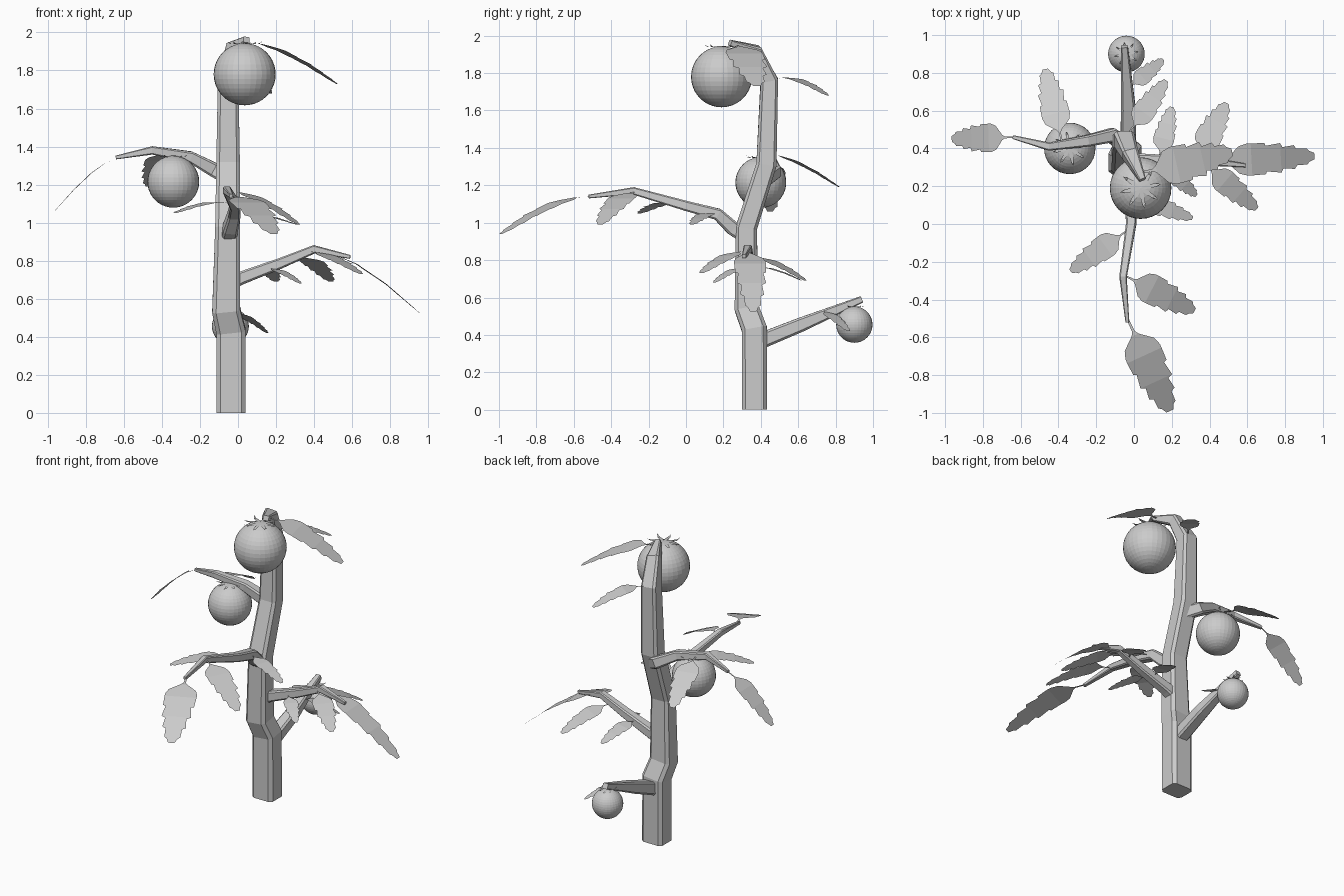
import bpy, bmesh, math
from mathutils import Vector as V

if "Cube" in bpy.data.objects:
    bpy.data.objects.remove(bpy.data.objects["Cube"])

grey = bpy.data.materials.new("plain grey")
grey.diffuse_color = (0.6, 0.6, 0.6, 1)
grey.use_nodes = True
grey.node_tree.nodes["Principled BSDF"].inputs["Base Color"].default_value = grey.diffuse_color


def finish(bm, name, fix=True):
    if fix:
        bmesh.ops.recalc_face_normals(bm, faces=bm.faces)
    me = bpy.data.meshes.new(name)
    bm.to_mesh(me)
    bm.free()
    me.materials.append(grey)
    ob = bpy.data.objects.new(name, me)
    bpy.context.collection.objects.link(ob)
    return ob


def stem(name, pts, radii, side_ref=None, flat=1.0):
    """Sweep a chamfered square along a path."""
    bm = bmesh.new()
    pts = [V(p) for p in pts]
    if side_ref is None:
        side_ref = (pts[-1] - pts[0]).cross(V((0, 0, 1)))
    c = 0.72
    prof = [(1, c), (c, 1), (-c, 1), (-1, c), (-1, -c), (-c, -1), (c, -1), (1, -c)]
    rings = []
    for i, (p, r) in enumerate(zip(pts, radii)):
        a = (p - pts[i - 1]).normalized() if i else V()
        b = (pts[i + 1] - p).normalized() if i < len(pts) - 1 else V()
        t = (a + b).normalized()
        s = V(side_ref)
        s = (s - t * s.dot(t)).normalized()
        n = t.cross(s)
        rings.append([bm.verts.new(p + s * u * r + n * v * r * flat) for u, v in prof])
    k = len(prof)
    for a, b in zip(rings, rings[1:]):
        for j in range(k):
            bm.faces.new((a[j], a[(j + 1) % k], b[(j + 1) % k], b[j]))
    bm.faces.new(rings[0])
    bm.faces.new(rings[-1])
    return finish(bm, name)


# (position along leaf, half width): stalk, blade, then saw teeth to the tip
OUTLINE = [(0, .06), (.14, .07), (.28, .85), (.36, 1), (.53, .97), (.54, .8), (.68, .92),
           (.70, .66), (.81, .74), (.83, .52), (.93, .50), (.95, .34), (1, .2)]
BOW = [(0, 0), (.18, .09), (.40, .13), (.68, .10), (1, 0)]


def bow(t):
    for (a, x), (b, y) in zip(BOW, BOW[1:]):
        if t <= b:
            return x + (y - x) * (t - a) / (b - a)


def leaf(name, start, end, width, arch=0.8):
    """Flat toothed blade arching from start to a drooping end."""
    bm = bmesh.new()
    a, b = V(start), V(end)
    d = b - a
    side = d.cross(V((0, 0, 1))).normalized()
    stations = sorted(OUTLINE + [(.18, .2), (.40, 1)])
    rows = []
    for t, w in stations:
        p = a + d * t + V((0, 0, bow(t) * d.length * arch))
        rows.append([bm.verts.new(p - side * w * width / 2),
                     bm.verts.new(p + side * w * width / 2)])
    for r, q in zip(rows, rows[1:]):
        bm.faces.new((r[0], r[1], q[1], q[0]))
    for f in bm.faces:
        f.normal_update()
        if f.normal.z < 0:
            f.normal_flip()
    return finish(bm, name, False)


def fruit(name, centre, r):
    """Round fruit with a star of thin sepals."""
    c = V(centre)
    bm = bmesh.new()
    bmesh.ops.create_uvsphere(bm, u_segments=32, v_segments=20, radius=r)
    bmesh.ops.translate(bm, verts=bm.verts, vec=c)
    finish(bm, name)
    bm = bmesh.new()
    for i in range(8):
        ang = 2 * math.pi * i / 8 + .2
        out, sd = V((math.cos(ang), math.sin(ang), 0)), V((-math.sin(ang), math.cos(ang), 0))
        rows = []
        for rad, h, w in [(.03, 1.01, .05), (.32, .99, .07), (.52, .97, .05)]:
            m = c + out * rad * r + V((0, 0, h * r))
            rows.append([bm.verts.new(m - sd * w * r), bm.verts.new(m + sd * w * r)])
        tip = bm.verts.new(c + out * r * .68 + V((0, 0, r * (1.0 + .06 * (i % 2)))))
        for p, q in zip(rows, rows[1:]):
            bm.faces.new((p[0], q[0], q[1], p[1]))
        bm.faces.new((rows[-1][0], tip, rows[-1][1]))
    finish(bm, name + "_sepals", False)


# Main stem
stem("main_stem",
     [(-.037, .366, 0), (-.037, .366, .43), (-.062, .325, .54), (-.055, .322, .97),
      (-.052, .43, 1.31), (-.052, .445, 1.76), (-.02, .37, 1.915), (.045, .235, 1.962)],
     [.077, .077, .074, .065, .062, .054, .042, .018], (1, 0, 0), .88)

# Side branches
stem("back_branch", [(-.03, .36, .35), (-.03, .43, .38), (-.03, .615, .455), (-.05, .94, .59)],
     [.042, .042, .038, .018])
stem("left_branch", [(-.05, .42, 1.24), (-.12, .47, 1.275), (-.25, .44, 1.345),
                     (-.45, .41, 1.38), (-.64, .46, 1.343)], [.04, .038, .03, .022, .01])
stem("right_branch", [(-.04, .34, .68), (.02, .34, .71), (.22, .335, .785), (.40, .33, .86),
                      (.59, .31, .82)], [.034, .034, .028, .022, .01])
stem("front_branch", [(-.05, .32, .93), (-.04, .25, .97), (-.02, .17, 1.045),
                      (-.015, 0, 1.09), (-.058, -.28, 1.17), (-.035, -.52, 1.14)],
     [.042, .038, .032, .027, .02, .01])

# Fruit
fruit("top_fruit", (.035, .19, 1.78), .163)
fruit("left_fruit", (-.34, .40, 1.215), .136)
fruit("back_fruit", (-.04, .90, .455), .097)

# Leaves: name, start, tip, width, arch
for args in [
    ("top_leaf", (.03, .27, 1.95), (.52, .38, 1.73), .20, .6),
    ("top_back_leaf", (-.03, .48, 1.77), (.17, .76, 1.68), .12, .7),
    ("left_end_leaf", (-.64, .46, 1.34), (-.965, .45, 1.06), .15, .6),
    ("left_back_leaf", (-.38, .43, 1.37), (-.47, .82, 1.19), .15, .5),
    ("back_leaf", (-.03, .72, .53), (.155, .87, .42), .09, .5),
    ("right_end_leaf", (.40, .33, .85), (.955, .36, .525), .17, .75),
    ("right_leaf_1", (.33, .34, .82), (.49, .64, .69), .14, .5),
    ("right_leaf_2", (.37, .32, .85), (.65, .08, .73), .13, .4),
    ("right_leaf_3", (.13, .34, .76), (.20, .62, .69), .11, .6),
    ("right_leaf_4", (.15, .32, .76), (.33, .15, .68), .09, .5),
    ("front_end_leaf", (-.035, -.50, 1.14), (.19, -.99, .94), .20, .6),
    ("front_leaf_1", (-.03, -.03, 1.10), (-.335, -.25, 1.05), .13, .5),
    ("front_leaf_2", (-.055, -.27, 1.165), (.32, -.46, .99), .16, .6),
    ("front_leaf_3", (-.02, .15, 1.05), (.31, .03, .99), .10, .4),
]:
    leaf(*args)
